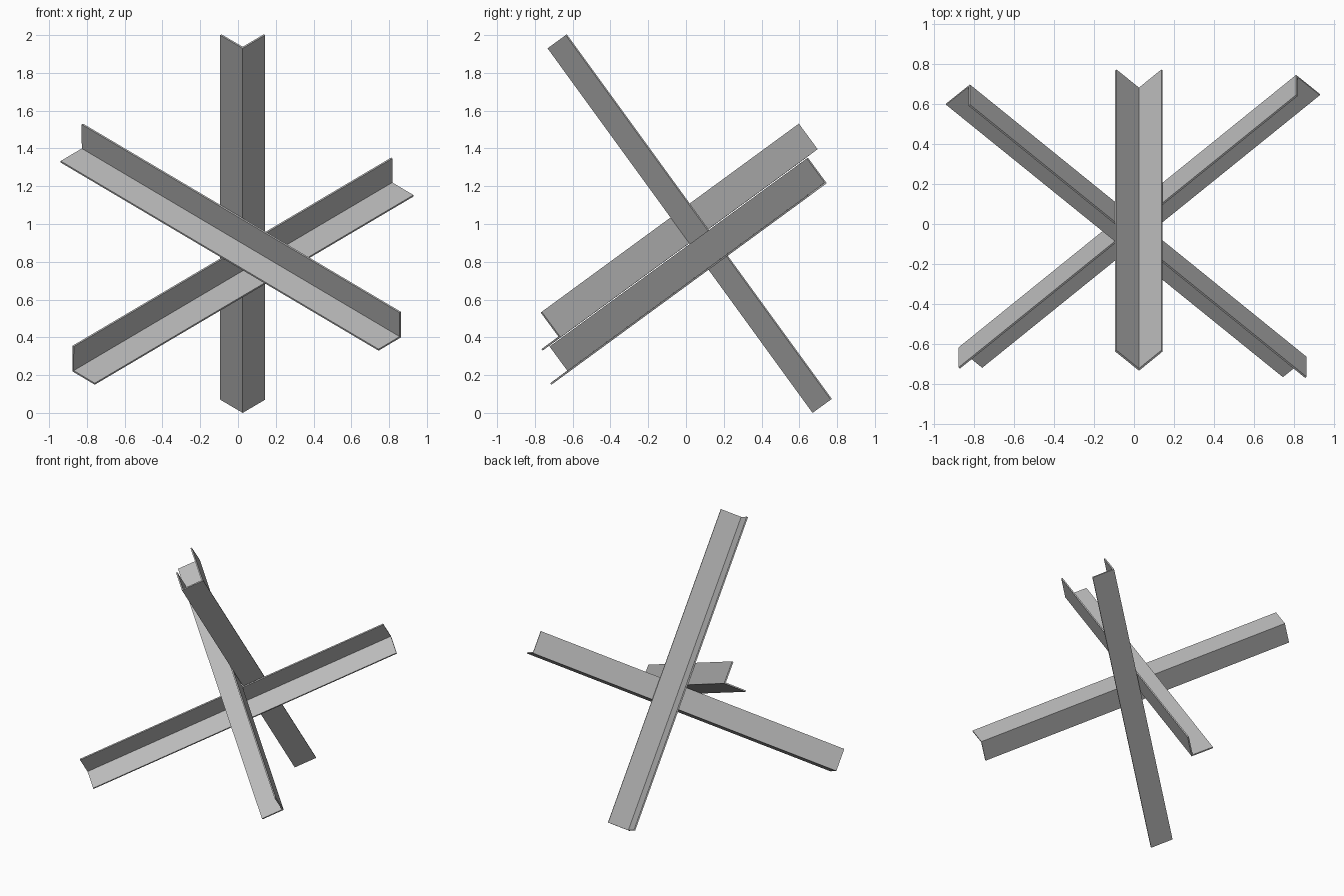
import bpy
import bmesh
from mathutils import Vector

if "Cube" in bpy.data.objects:
    bpy.data.objects.remove(bpy.data.objects["Cube"])

FLANGE = 0.168     # width of each leg of the angle section
THICK = 0.01       # plate thickness

# Plain steel grey
steel = bpy.data.materials.new("steel_grey")
steel.use_nodes = True
steel.diffuse_color = (0.5, 0.5, 0.5, 1)
steel.node_tree.nodes["Principled BSDF"].inputs["Base Color"].default_value = (0.5, 0.5, 0.5, 1)


def angle_beam(name, start, end, flange_hint):
    """L-section beam whose outer corner runs from start to end."""
    start, end = Vector(start), Vector(end)
    along = (end - start).normalized()
    u = Vector(flange_hint)
    u = (u - along * u.dot(along)).normalized()
    v = along.cross(u)
    profile = [(0, 0), (FLANGE, 0), (FLANGE, THICK),
               (THICK, THICK), (THICK, FLANGE), (0, FLANGE)]
    bm = bmesh.new()
    face = bm.faces.new([bm.verts.new(start + u * p + v * q) for p, q in profile])
    swept = bmesh.ops.extrude_face_region(bm, geom=[face])["geom"]
    bmesh.ops.translate(bm, vec=end - start,
                        verts=[g for g in swept if isinstance(g, bmesh.types.BMVert)])
    bmesh.ops.recalc_face_normals(bm, faces=bm.faces[:])
    mesh = bpy.data.meshes.new(name)
    bm.to_mesh(mesh)
    bm.free()
    mesh.materials.append(steel)
    obj = bpy.data.objects.new(name, mesh)
    bpy.context.collection.objects.link(obj)
    return obj


# Steep beam, leaning forward at the top, open towards the upper back
angle_beam("steep_beam", (0.025, 0.67, 0), (0.025, -0.733, 1.93), (0.12, 0.098, 0.07))

# Two crossing beams, open towards the front
angle_beam("left_rising_beam", (-0.877, -0.617, 0.22), (0.81, 0.745, 1.216), (0, -0.1, 0.135))
angle_beam("right_rising_beam", (-0.82, 0.697, 1.396), (0.863, -0.664, 0.4), (0, -0.1, 0.135))
